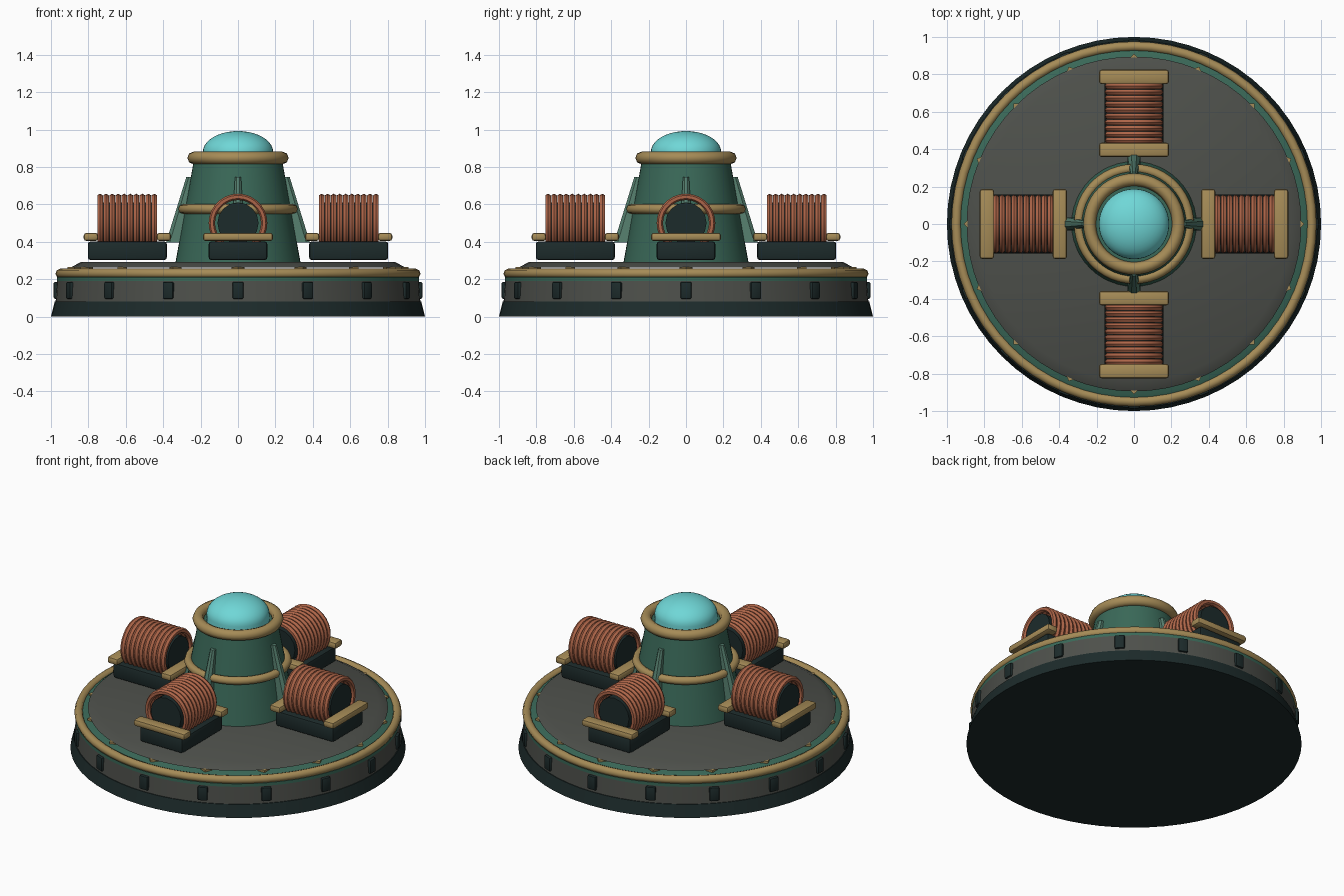
import bpy, bmesh, math
from mathutils import Matrix, Vector

if "Cube" in bpy.data.objects:
    bpy.data.objects.remove(bpy.data.objects["Cube"])


def mat(name, r, g, b):
    m = bpy.data.materials.new(name)
    m.diffuse_color = (r, g, b, 1)
    m.use_nodes = True
    m.node_tree.nodes["Principled BSDF"].inputs["Base Color"].default_value = m.diffuse_color
    return m


DARK = mat("dark_metal", .012, .024, .024)
GREY = mat("deck_grey", .075, .08, .07)
GREEN = mat("green_paint", .042, .14, .098)
PALE = mat("pale_green", .09, .21, .155)
BRASS = mat("brass", .38, .26, .095)
COPPER = mat("copper", .42, .13, .065)
CYAN = mat("cyan_glass", .16, .68, .68)


def make(name, bm, material, smooth=True, angle=35):
    bmesh.ops.recalc_face_normals(bm, faces=bm.faces)
    me = bpy.data.meshes.new(name)
    bm.to_mesh(me)
    bm.free()
    me.materials.append(material)
    ob = bpy.data.objects.new(name, me)
    bpy.context.collection.objects.link(ob)
    if smooth:
        bpy.ops.object.select_all(action='DESELECT')
        bpy.context.view_layer.objects.active = ob
        ob.select_set(True)
        bpy.ops.object.shade_smooth_by_angle(angle=math.radians(angle))
    return ob


def lathe(name, profile, material, n=64, closed=False, place=None):
    """Revolve (radius, z) points about z; open profiles get flat caps."""
    bm = bmesh.new()
    rings = [[bm.verts.new((r * math.cos(2 * math.pi * i / n),
                            r * math.sin(2 * math.pi * i / n), z))
              for i in range(n)] for r, z in profile]
    pairs = list(zip(rings, rings[1:]))
    if closed:
        pairs.append((rings[-1], rings[0]))
    for a, b in pairs:
        for i in range(n):
            j = (i + 1) % n
            bm.faces.new((a[i], a[j], b[j], b[i]))
    if not closed:
        bm.faces.new(rings[0])
        bm.faces.new(rings[-1])
    if place:
        bm.transform(place)
    return make(name, bm, material, angle=50 if closed else 35)


def torus(name, major, minor, z, material, n=64, sides=8, place=None):
    prof = [(major + minor * math.cos(2 * math.pi * k / sides),
             z + minor * math.sin(2 * math.pi * k / sides)) for k in range(sides)]
    return lathe(name, prof, material, n, True, place)


def box(name, lo, hi, material, place, bevel=0.0, spin=0.0):
    lo, hi = Vector(lo), Vector(hi)
    bm = bmesh.new()
    bmesh.ops.create_cube(bm, size=1)
    bm.transform(Matrix.Translation((lo + hi) / 2) @ Matrix.Rotation(spin, 4, 'Z')
                 @ Matrix.Diagonal((*(hi - lo), 1)))
    if bevel:
        bmesh.ops.bevel(bm, geom=bm.edges[:], offset=bevel, segments=2,
                        profile=0.5, affect='EDGES')
    bm.transform(place)
    return make(name, bm, material)


# Round base in stacked layers
lathe("base_skirt", [(1.0, 0), (.98, .08)], DARK)
lathe("base_wall", [(.975, .08), (.968, .19)], GREY)
lathe("green_band", [(.968, .185), (.968, .21), (.91, .25)], GREEN)
torus("base_rim", .95, .026, .23, BRASS)
lathe("deck", [(.895, .262), (.84, .292)], GREY)

# Clamps on the wall and studs under the deck edge
for i in range(16):
    turn = Matrix.Rotation(i * math.pi / 8, 4, 'Z')
    box(f"clamp_{i}", (.94, -.03, .095), (.986, .03, .185), DARK, turn, .008)
    box(f"stud_{i}", (.85, -.025, .24), (.90, .025, .264), BRASS, turn, 0, math.pi / 4)

# Central tower with collars and glass dome
lathe("tower", [(.335, .285), (.235, .84)], GREEN, 48)
torus("tower_band", .295, .026, .575, BRASS, 48)
torus("tower_collar", .237, .034, .848, BRASS, 48)
lathe("dome", [(.188, .83)] + [(.188 * math.cos(a * math.pi / 20),
      .88 + .112 * math.sin(a * math.pi / 20)) for a in range(10)] + [(.002, .992)],
      CYAN, 40)


def fin(name, place):
    """Tapered buttress: bevelled foot rising to a point against the tower."""
    bm = bmesh.new()
    foot = [(.29, -.036), (.365, -.036), (.385, -.016),
            (.385, .016), (.365, .036), (.29, .036)]
    low = [bm.verts.new((x, y, .395)) for x, y in foot]
    high = [bm.verts.new((.215 + (x - .29) * .65, y * .45, .745)) for x, y in foot]
    bm.faces.new(low)
    bm.faces.new(high)
    for i in range(6):
        j = (i + 1) % 6
        bm.faces.new((low[i], low[j], high[j], high[i]))
    bm.transform(place)
    make(name, bm, PALE, smooth=False)


# Four radial coil units, each with its fin
for q in range(4):
    turn = Matrix.Rotation(q * math.pi / 2, 4, 'Z')
    fin(f"fin_{q}", turn)
    box(f"coil_block_{q}", (.38, -.157, .302), (.803, .157, .402), DARK, turn, .015)
    box(f"inner_bar_{q}", (.358, -.187, .404), (.435, .187, .448), BRASS, turn, .015)
    box(f"outer_bar_{q}", (.748, -.187, .404), (.825, .187, .448), BRASS, turn, .015)
    axis = turn @ Matrix.Translation((0, 0, .5)) @ Matrix.Rotation(math.pi / 2, 4, 'Y')
    lathe(f"coil_core_{q}", [(.11, .435), (.11, .75)], DARK, 16, place=axis)
    for k in range(10):
        torus(f"coil_{q}_turn_{k}", .14, .017, .447 + k * .0323, COPPER, 28, 6, axis)
